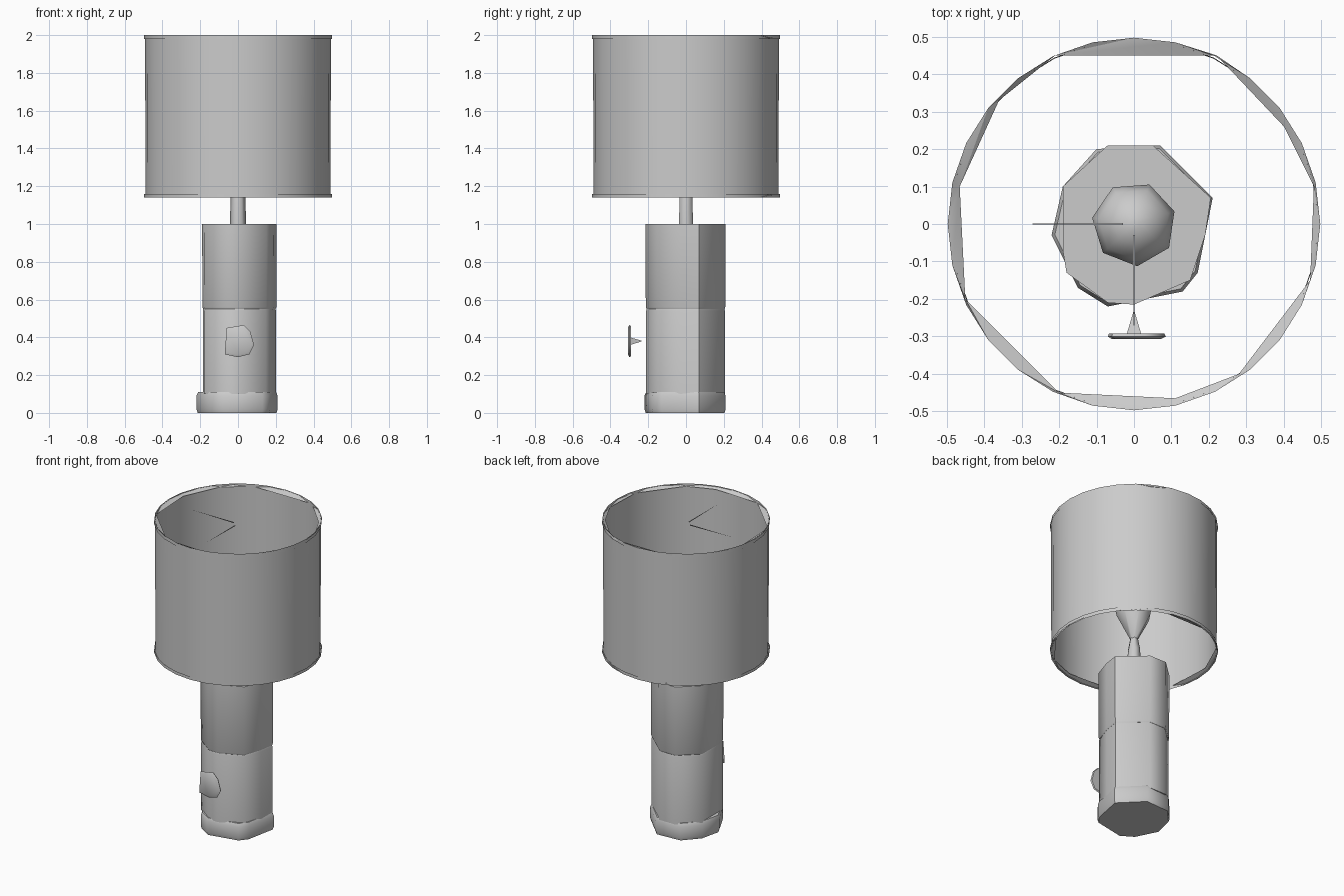
import bpy, bmesh, math
from mathutils import Vector

if "Cube" in bpy.data.objects:
    bpy.data.objects.remove(bpy.data.objects["Cube"], do_unlink=True)

grey = bpy.data.materials.new("plain grey")
grey.use_nodes = True
GREY = (0.6, 0.6, 0.6, 1)
grey.diffuse_color = GREY
grey.node_tree.nodes["Principled BSDF"].inputs["Base Color"].default_value = GREY


def finish(name, bm, angle=35):
    bmesh.ops.recalc_face_normals(bm, faces=bm.faces[:])
    mesh = bpy.data.meshes.new(name)
    bm.to_mesh(mesh)
    bm.free()
    mesh.materials.append(grey)
    ob = bpy.data.objects.new(name, mesh)
    bpy.context.collection.objects.link(ob)
    bpy.ops.object.select_all(action='DESELECT')
    ob.select_set(True)
    bpy.context.view_layer.objects.active = ob
    bpy.ops.object.shade_smooth_by_angle(angle=math.radians(angle))
    return ob


def circle(radius, sides, turn=0.0):
    return [(radius * math.cos(turn + math.tau * i / sides),
             radius * math.sin(turn + math.tau * i / sides)) for i in range(sides)]


def stack(name, outline, levels, angle=35, caps=True):
    """Loft an outline through (height, scale) levels."""
    bm = bmesh.new()
    rings = [[bm.verts.new((x * s, y * s, z)) for x, y in outline] for z, s in levels]
    n = len(outline)
    for a, b in zip(rings, rings[1:]):
        for i in range(n):
            bm.faces.new((a[i], a[(i + 1) % n], b[(i + 1) % n], b[i]))
    if caps:
        bm.faces.new(rings[0])
        bm.faces.new(rings[-1])
    return finish(name, bm, angle)


# Foot and two-section column, both roughly octagonal
foot_outline = [(-0.22, -0.03), (-0.15, -0.17), (-0.07, -0.22), (0.13, -0.18),
                (0.17, -0.13), (0.21, 0.07), (0.07, 0.21), (-0.1, 0.2), (-0.19, 0.1)]
stack("foot", foot_outline, [(0, 0.97), (0.02, 1), (0.09, 1), (0.11, 0.96)], 50)

column_outline = [(-0.19, 0.1), (-0.19, -0.07), (-0.18, -0.13), (-0.07, -0.21), (0, -0.215),
                  (0.15, -0.15), (0.19, -0.03), (0.205, 0.07), (0.05, 0.21), (-0.07, 0.21)]
stack("lower_column", column_outline, [(0.1, 0.98), (0.54, 0.98), (0.555, 0.96)], 50)
stack("upper_column", column_outline, [(0.55, 0.97), (0.56, 0.99), (1.0, 1)], 50)

# Neck and bulb
stack("neck", circle(0.043, 6), [(1.0, 1), (1.15, 0.9), (1.24, 0.5)], 65)
stack("bulb", circle(0.113, 7, 0.3),
      [(1.22, 0.2), (1.38, 0.92), (1.43, 1), (1.48, 0.85), (1.52, 0.5), (1.535, 0.15)], 65)

# Open shade with narrow hems
around = circle(0.497, 28)
stack("shade_wall", around, [(1.14, 0.985), (2.0, 0.99)], caps=False)
for name, low in (("lower_hem", 1.14), ("upper_hem", 1.98)):
    stack(name, around, [(low, 1.0), (low + 0.02, 1.0)], caps=False)

# Faceted rims inside both ends of the shade
rim_outline = [(0.48, 0.1), (0.4, 0.26), (0.22, 0.45), (-0.21, 0.45), (-0.36, 0.33),
               (-0.465, 0.1), (-0.45, -0.2), (-0.2, -0.45), (0.11, -0.465),
               (0.28, -0.4), (0.47, -0.15)]
for name, outer_z, inner_z in (("lower_rim", 1.14, 1.155), ("upper_rim", 2.0, 1.985)):
    bm = bmesh.new()
    edges = []
    for points, z in ((around, outer_z), (rim_outline, inner_z)):
        ring = [bm.verts.new((x, y, z)) for x, y in points]
        edges += [bm.edges.new((ring[i - 1], ring[i])) for i in range(len(ring))]
    bmesh.ops.bridge_loops(bm, edges=edges)
    finish(name, bm, 20)

# Thin spokes reaching from the middle towards the shade
for name, direction in (("side_spoke", Vector((-1, 0, 0))), ("front_spoke", Vector((0, -1, 0)))):
    side = Vector((direction.y, direction.x, 0)) * 0.003
    bm = bmesh.new()
    tip = bm.verts.new(direction * 0.34 + Vector((0, 0, 1.97)))
    base = [bm.verts.new(direction * 0.03 + Vector((0, 0, 1.97)) + offset)
            for offset in (side, -side, Vector((0, 0, -0.006)))]
    for i in range(3):
        bm.faces.new((base[i - 1], base[i], tip))
    bm.faces.new(base)
    finish(name, bm)

# Knob: faceted disc on a tapered stem, turned to face the front
knob_outline = [(-0.07, -0.07), (-0.06, 0.07), (0.03, 0.085), (0.065, 0.05),
                (0.085, -0.02), (0.06, -0.07), (0, -0.085)]
knob = stack("knob", knob_outline, [(0.292, 0.95), (0.3, 1), (0.307, 0.85)], 60)
stem = stack("knob_stem", circle(0.028, 4, math.pi / 4), [(0.235, 0.1), (0.295, 1)])
for part in (knob, stem):
    part.rotation_euler.x = math.pi / 2
    part.location.z = 0.38
